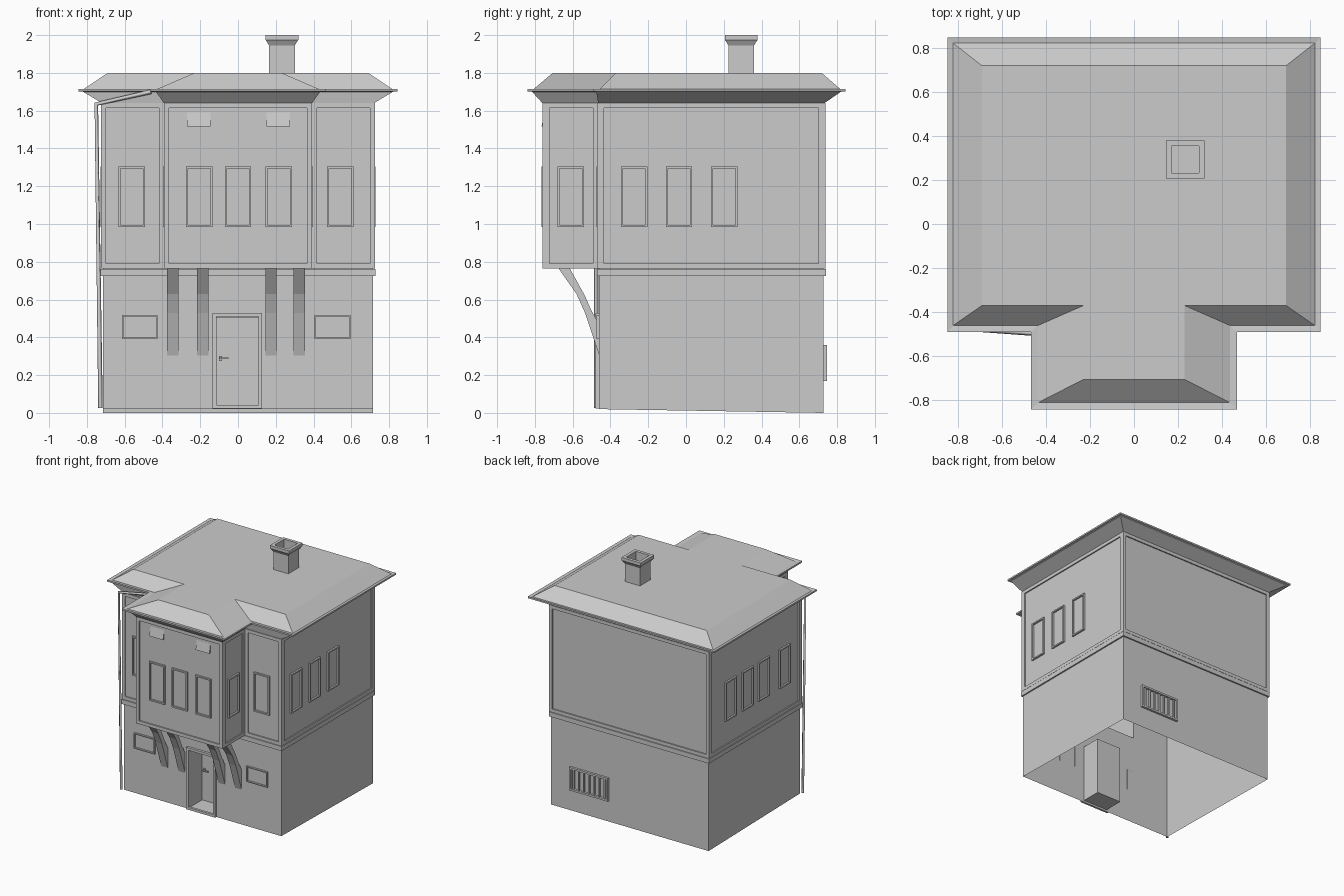
import bpy, bmesh

if "Cube" in bpy.data.objects:
    bpy.data.objects.remove(bpy.data.objects["Cube"])

def finish(name, bm):
    bmesh.ops.remove_doubles(bm, verts=bm.verts, dist=1e-5)
    bmesh.ops.recalc_face_normals(bm, faces=bm.faces)
    me = bpy.data.meshes.new(name)
    bm.to_mesh(me)
    bm.free()
    ob = bpy.data.objects.new(name, me)
    bpy.context.collection.objects.link(ob)
    return ob

def loft(name, rings, cap0=False, cap1=False):
    bm = bmesh.new()
    vs = [[bm.verts.new(p) for p in r] for r in rings]
    n = len(rings[0])
    for a, b in zip(vs, vs[1:]):
        for i in range(n):
            bm.faces.new((a[i], a[(i + 1) % n], b[(i + 1) % n], b[i]))
    if cap0:
        bm.faces.new(vs[0][::-1])
    if cap1:
        bm.faces.new(vs[-1])
    return finish(name, bm)

def sheets(name, quads):
    bm = bmesh.new()
    for q in quads:
        bm.faces.new([bm.verts.new(p) for p in q])
    return finish(name, bm)

def rect(x0, x1, y0, y1, z):
    return [(x0, y0, z), (x1, y0, z), (x1, y1, z), (x0, y1, z)]

def box(name, x0, x1, y0, y1, z0, z1):
    return loft(name, [rect(x0, x1, y0, y1, z0), rect(x0, x1, y0, y1, z1)], True, True)

def tee(xa, y0, xb, yb, y1, z):
    return [(-xa, y0, z), (-xb, y0, z), (-xb, yb, z), (xb, yb, z),
            (xb, y0, z), (xa, y0, z), (xa, y1, z), (-xa, y1, z)]

# axis ('x' or 'y'), plane position, outward sign
W, BAY, F, B = 0.715, 0.382, -0.46, 0.728
BF = -0.75
FRONT, BAYF, BACK = ('y', F, -1), ('y', BF, -1), ('y', B, 1)
RIGHT, LEFT = ('x', W, 1), ('x', -W, -1)
BAYR, BAYL = ('x', BAY, 1), ('x', -BAY, -1)

def wall_frame(name, wall, u0, u1, z0, z1, w, d):
    axis, p, s = wall
    def ring(i, o):
        q = p + s * o
        uz = [(u0 + i, z0 + i), (u1 - i, z0 + i), (u1 - i, z1 - i), (u0 + i, z1 - i)]
        return [(q, u, z) if axis == 'x' else (u, q, z) for u, z in uz]
    return loft(name, [ring(0, 0), ring(0, d), ring(w, d), ring(w, 0)])

# ground floor shell, open underneath, with door opening
ZT = 0.765
DX0, DX1, DZ0, DZ1, DY = -0.115, 0.11, 0.035, 0.505, -0.30
def fr(x0, x1, z0, z1):
    return [(x0, F, z0), (x1, F, z0), (x1, F, z1), (x0, F, z1)]
sheets("ground_floor_walls", [
    fr(-W, DX0, 0.02, ZT), fr(DX1, W, 0.02, ZT),
    fr(DX0, DX1, 0.02, DZ0), fr(DX0, DX1, DZ1, ZT),
    [(W, F, 0.02), (W, B, 0), (W, B, ZT), (W, F, ZT)],
    [(-W, F, 0.02), (-W, B, 0), (-W, B, ZT), (-W, F, ZT)],
    [(-W, B, 0), (W, B, 0), (W, B, ZT), (-W, B, ZT)]])

# recessed door
door = lambda y: [(DX0, y, DZ0), (DX1, y, DZ0), (DX1, y, DZ1), (DX0, y, DZ1)]
loft("door_recess", [door(F), door(DY)], False, True)
wall_frame("door_frame", FRONT, -0.135, 0.128, 0.022, 0.53, 0.02, 0.02)
box("door_handle_plate", -0.10, -0.085, DY - 0.012, DY, 0.275, 0.30)
box("door_handle", -0.098, -0.05, DY - 0.025, DY - 0.012, 0.284, 0.292)

# belt course between the floors
e = 0.012
loft("belt_course", [rect(-W, W, F, B, 0.725), rect(-W - e, W + e, F - e, B + e, 0.725),
                     rect(-W - e, W + e, F - e, B + e, 0.762), rect(-W, W, F, B, 0.762)])

# upper floor with projecting bay
loft("upper_floor_walls", [tee(W, F, BAY, BF, B, ZT), tee(W, F, BAY, BF, B, 1.64)])
sheets("bay_floor", [rect(-BAY, BAY, BF, F, ZT)])

# raised timber borders round each upper wall
for name, wall, u0, u1 in (
        ("front_left", FRONT, -W - 0.01, -BAY - 0.01), ("front_right", FRONT, BAY + 0.01, W + 0.01),
        ("bay_front", BAYF, -BAY - 0.01, BAY + 0.01), ("back", BACK, -W - 0.01, W + 0.01),
        ("right", RIGHT, F, B), ("left", LEFT, F, B),
        ("bay_right", BAYR, BF, F - 0.005), ("bay_left", BAYL, BF, F - 0.005)):
    wall_frame(name + "_wall_trim", wall, u0, u1, ZT, 1.64, 0.027, 0.01)

# upper windows
for wall, centres in ((FRONT, (-0.562, 0.542)), (BAYF, (-0.205, 0, 0.215)),
                      (RIGHT, (-0.275, -0.037, 0.203)), (LEFT, (-0.25, 0.02, 0.23, 0.45)),
                      (BAYR, (-0.61,)), (BAYL, (-0.61,))):
    for c in centres:
        wall_frame("window_frame", wall, c - 0.07, c + 0.07, 0.985, 1.305, 0.011, 0.014)

# small front windows and sloped vents
for x0 in (-0.615, 0.405):
    wall_frame("small_window_frame", FRONT, x0, x0 + 0.19, 0.39, 0.517, 0.008, 0.015)
for x0 in (-0.27, 0.15):
    x1 = x0 + 0.125
    loft("bay_vent", [[(x, BF, 1.515), (x, BF - 0.015, 1.515), (x, BF, 1.59)] for x in (x0, x1)], True, True)

# barred back window
wall_frame("grille_frame", BACK, 0.19, 0.54, 0.17, 0.36, 0.015, 0.018)
for i in range(7):
    x = 0.225 + i * 0.0467
    box("grille_bar", x - 0.006, x + 0.006, B, B + 0.012, 0.18, 0.35)

# curved brackets below the bay
prof = [(-0.455, 0.29), (-0.505, 0.44), (-0.535, 0.53), (-0.58, 0.63), (-0.675, ZT),
        (-0.615, ZT), (-0.535, 0.62), (-0.50, 0.54), (-0.455, 0.46)]
for x0 in (-0.375, -0.217, 0.145, 0.295):
    loft("bay_bracket", [[(x, y, z) for y, z in prof] for x in (x0, x0 + 0.06)], True, True)

# hipped roof with soffit, eaves lip and flat deck
loft("roof", [tee(W + .005, F - .005, BAY + .01, BF - .01, B + .005, 1.64),
              tee(0.82, -0.475, 0.435, -0.815, 0.82, 1.70),
              tee(0.845, -0.49, 0.467, -0.84, 0.845, 1.703),
              tee(0.845, -0.49, 0.467, -0.84, 0.845, 1.716),
              tee(0.82, -0.46, 0.435, -0.81, 0.82, 1.712),
              tee(0.69, -0.37, 0.23, -0.705, 0.718, 1.80)], False, True)

# hollow chimney
def ch(r, z):
    return rect(0.2325 - r, 0.2325 + r, 0.2925 - r, 0.2925 + r, z)
loft("chimney", [ch(0.068, 1.79), ch(0.068, 1.945), ch(0.08, 1.965), ch(0.087, 1.975),
                 ch(0.087, 2.0), ch(0.062, 2.0), ch(0.062, 1.90)], False, True)

# rain pipe at the front left corner
cu = bpy.data.curves.new("rain_pipe", 'CURVE')
cu.dimensions = '3D'
cu.bevel_depth = 0.012
cu.bevel_resolution = 0
cu.use_fill_caps = True
path = [(-0.728, -0.474, 0.025), (-0.75, -0.474, 1.635), (-0.46, -0.495, 1.70)]
sp = cu.splines.new('POLY')
sp.points.add(len(path) - 1)
for p, c in zip(sp.points, path):
    p.co = (*c, 1)
bpy.context.collection.objects.link(bpy.data.objects.new("rain_pipe", cu))
